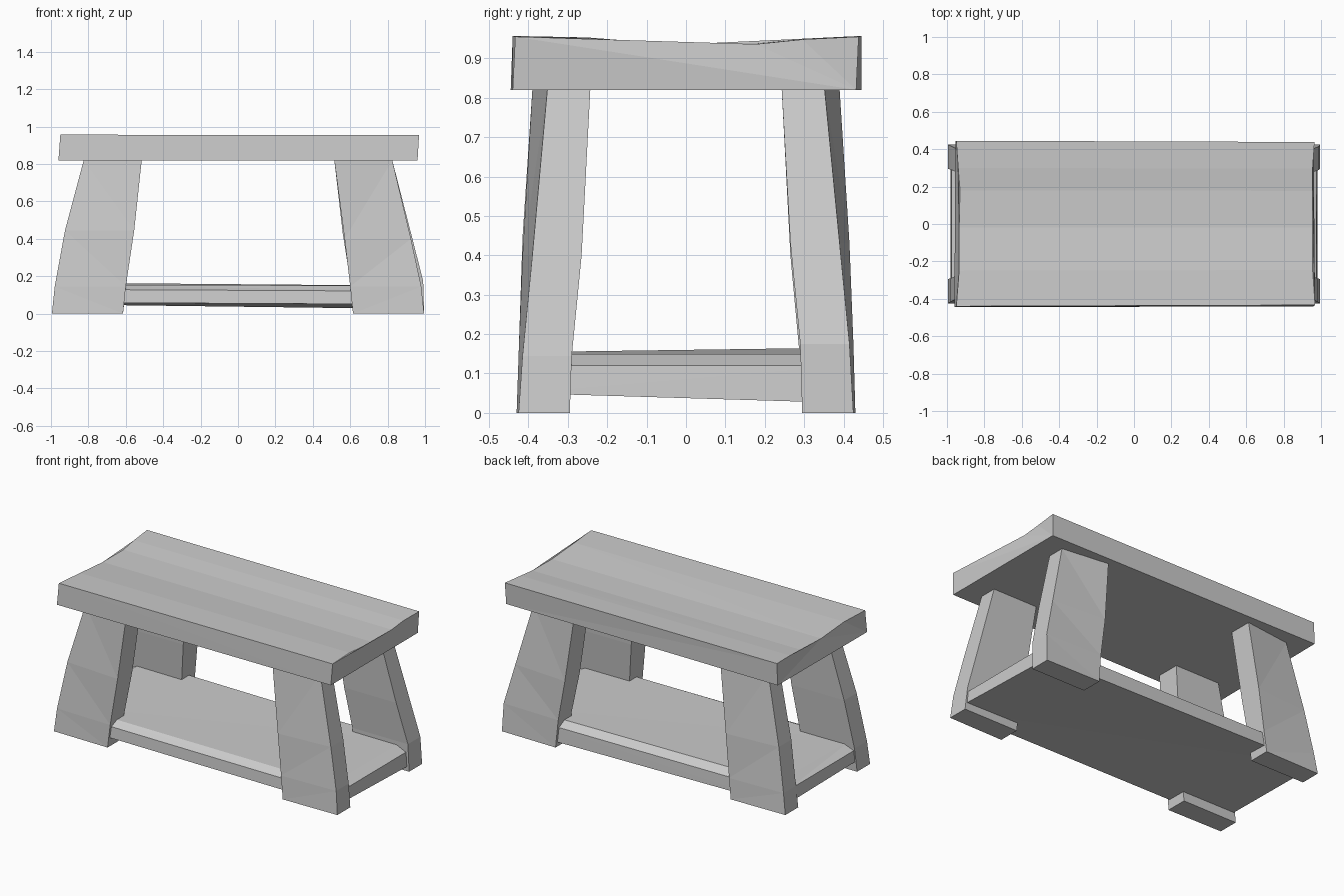
import bpy, bmesh

if "Cube" in bpy.data.objects:
    bpy.data.objects.remove(bpy.data.objects["Cube"])


def loft(name, rings):
    """Skin a stack of equal-sized point rings into a closed, flat-shaded solid."""
    bm = bmesh.new()
    rows = [[bm.verts.new(p) for p in ring] for ring in rings]
    n = len(rows[0])
    for a, b in zip(rows, rows[1:]):
        for i in range(n):
            j = (i + 1) % n
            bm.faces.new((a[i], a[j], b[j], b[i]))
    bm.faces.new(rows[0])
    bm.faces.new(rows[-1])
    bmesh.ops.triangulate(bm, faces=bm.faces[:])
    bmesh.ops.recalc_face_normals(bm, faces=bm.faces[:])
    me = bpy.data.meshes.new(name)
    bm.to_mesh(me)
    bm.free()
    ob = bpy.data.objects.new(name, me)
    bpy.context.collection.objects.link(ob)
    return ob


# Tabletop: worn, dished cross-section, slightly different at each end
# (y, z, left end x, right end x)
worn = [(0.445, 0.957, -0.95, 0.965), (0.30, 0.95, -0.94, 0.955),
        (0.18, 0.938, -0.93, 0.955), (-0.02, 0.935, -0.935, 0.955),
        (-0.25, 0.953, -0.935, 0.955), (-0.44, 0.957, -0.95, 0.968)]
left = [(-0.96, -0.445, 0.82), (-0.955, 0.445, 0.82)]
right = [(0.96, -0.44, 0.82), (0.96, 0.432, 0.82)]
for y, z, xl, xr in worn:
    left.append((xl, y, z))
    right.append((xr, y * 0.985, z - 0.002))
loft("tabletop", [left, right])


# Legs: splayed boards with a twisted outer face and a worn, flared foot
# ring: z, inner x, outer x, inner y, outer y at inner edge, outer y at outer edge
LEG = [(0.0, 0.615, 0.995, 0.295, 0.43, 0.425),
       (0.13, 0.60, 0.975, 0.29, 0.425, 0.415),
       (0.40, 0.57, 0.925, 0.265, 0.415, 0.39),
       (0.82, 0.515, 0.825, 0.243, 0.39, 0.352)]


def leg(name, sx, sy, wear, flare):
    rings = []
    for k, (z, xi, xo, yi, ya, yb) in enumerate(LEG):
        if k == 1:
            xo += flare
            z += flare * 3
        if k == 2:
            xi -= wear
            z += wear * 3
        ring = [(xi, yi), (xo, yi), (xo, yb), (xi, ya)]
        rings.append([(sx * x, sy * y, z) for x, y in ring])
    return loft(name, rings)


leg("front_left_leg", -1, -1, 0.015, 0.005)
leg("front_right_leg", 1, -1, 0.0, 0.005)
leg("back_left_leg", -1, 1, 0.0, 0.0)
leg("back_right_leg", 1, 1, 0.01, 0.015)


# Shelf: thin slab with a chamfered upper rim and slightly uneven underside
def rect(hx, hy, zs):
    return [(x * hx, y * hy, z)
            for (x, y), z in zip([(-1, -1), (1, -1), (1, 1), (-1, 1)], zs)]


loft("lower_shelf", [rect(0.98, 0.415, (0.06, 0.05, 0.025, 0.05)),
                     rect(0.975, 0.41, (0.13, 0.12, 0.12, 0.13)),
                     rect(0.91, 0.36, (0.155, 0.15, 0.15, 0.165))])
